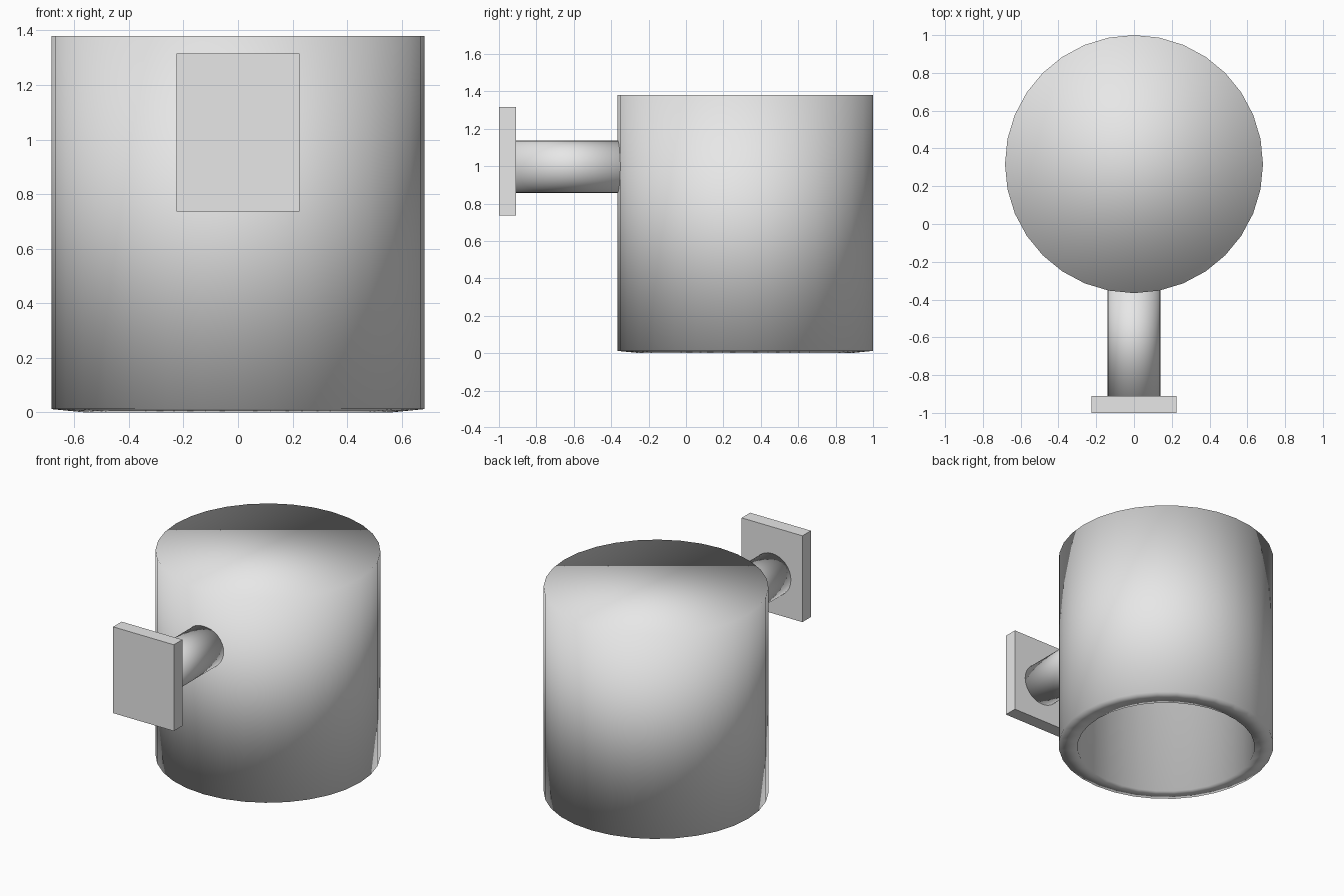
import bpy, bmesh, math

old = bpy.data.objects.get("Cube")
if old:
    bpy.data.objects.remove(old, do_unlink=True)

grey = bpy.data.materials.new("light grey")
grey.use_nodes = True
COLOUR = (0.8, 0.8, 0.8, 1)
grey.diffuse_color = COLOUR
grey.node_tree.nodes["Principled BSDF"].inputs["Base Color"].default_value = COLOUR


def add_object(name, bm, smooth):
    bmesh.ops.recalc_face_normals(bm, faces=bm.faces)
    for f in bm.faces:
        f.smooth = smooth
    mesh = bpy.data.meshes.new(name)
    bm.to_mesh(mesh)
    bm.free()
    mesh.materials.append(grey)
    obj = bpy.data.objects.new(name, mesh)
    bpy.context.collection.objects.link(obj)
    return obj


def lathe(name, profile, sides=32):
    """Closed smooth solid from (radius, height) rings, capped at both ends."""
    bm = bmesh.new()
    rings = []
    for r, z in profile:
        angles = [2 * math.pi * i / sides for i in range(sides)]
        rings.append([bm.verts.new((r * math.cos(a), r * math.sin(a), z)) for a in angles])
    for low, high in zip(rings, rings[1:]):
        for i in range(sides):
            j = (i + 1) % sides
            bm.faces.new((low[i], low[j], high[j], high[i]))
    bm.faces.new(rings[0])
    bm.faces.new(rings[-1])
    return add_object(name, bm, True)


# Hollow shade: closed on top, open underneath, with a slightly sloped rim
shade = lathe("lamp_shade", [(0.683, 1.38), (0.683, 0.012), (0.563, 0), (0.563, 1.29)])
shade.location = (0, 0.317, 0)

# Round arm running from the wall plate into the shade wall
arm = lathe("arm", [(0.14, 0), (0.14, 0.59)])
arm.rotation_euler.x = -math.pi / 2
arm.location = (0, -0.91, 0.997)

# Flat wall plate
bm = bmesh.new()
bmesh.ops.create_cube(bm, size=1)
bmesh.ops.scale(bm, vec=(0.45, 0.09, 0.578), verts=bm.verts)
plate = add_object("wall_plate", bm, False)
plate.location = (0, -0.955, 1.026)
